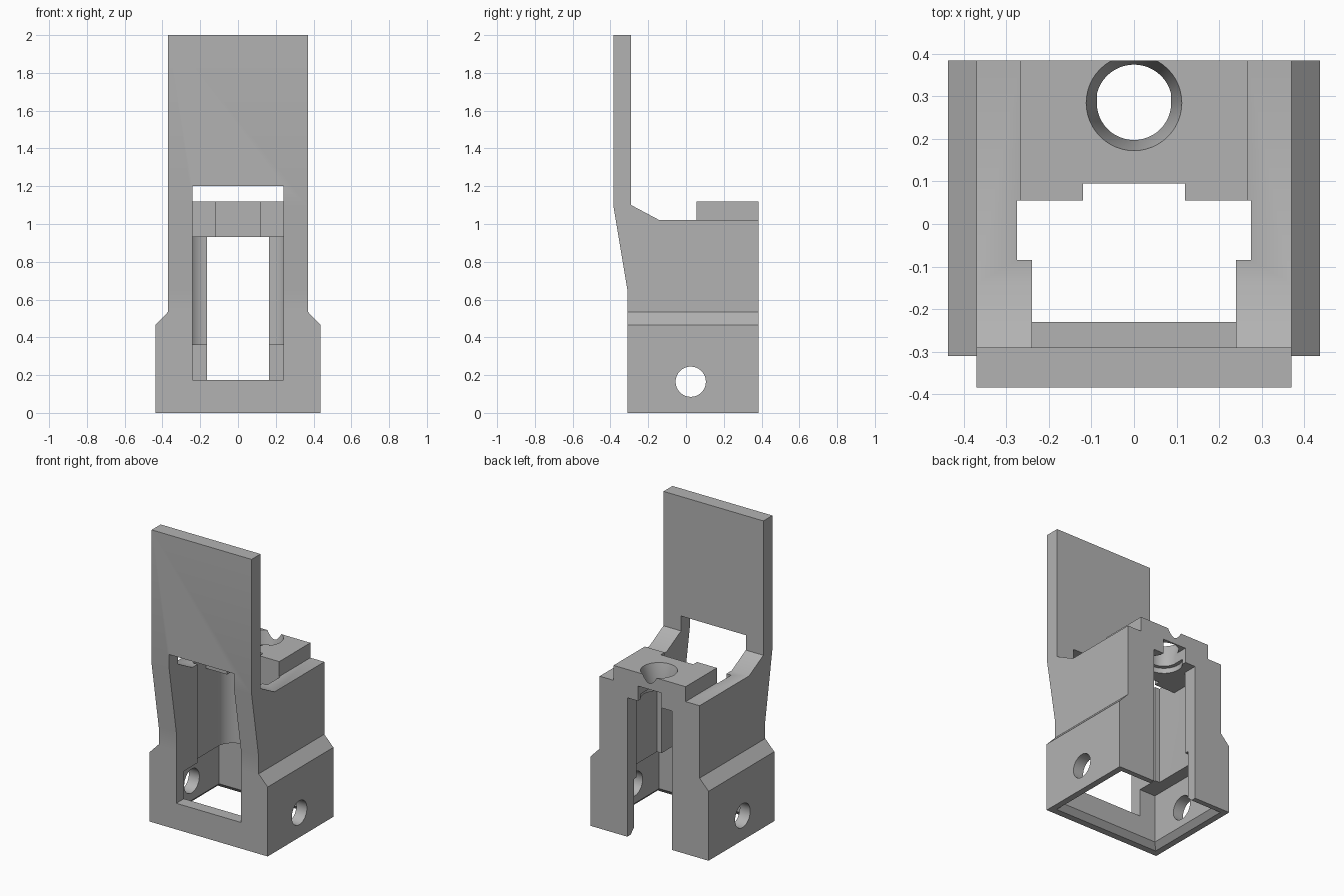
import bpy, bmesh, math
from mathutils import Vector

cube = bpy.data.objects.get("Cube")
if cube:
    bpy.data.objects.remove(cube, do_unlink=True)

grey = bpy.data.materials.new("plain grey")
grey.use_nodes = True
grey.diffuse_color = (0.45, 0.45, 0.45, 1)
grey.node_tree.nodes["Principled BSDF"].inputs["Base Color"].default_value = (0.45, 0.45, 0.45, 1)


def loft(name, lower, upper):
    """Closed solid between two matching loops of points."""
    bm = bmesh.new()
    a = [bm.verts.new(p) for p in lower]
    b = [bm.verts.new(p) for p in upper]
    bm.faces.new(a)
    bm.faces.new(b)
    for i in range(len(a)):
        j = (i + 1) % len(a)
        bm.faces.new((a[i], a[j], b[j], b[i]))
    bmesh.ops.recalc_face_normals(bm, faces=bm.faces)
    mesh = bpy.data.meshes.new(name)
    bm.to_mesh(mesh)
    bm.free()
    mesh.materials.append(grey)
    ob = bpy.data.objects.new(name, mesh)
    bpy.context.collection.objects.link(ob)
    return ob


def extrude(name, points, axis, start, end):
    """Extrude a 2D profile along an axis."""
    def place(p, t):
        co = list(p)
        co.insert(axis, t)
        return Vector(co)
    return loft(name, [place(p, start) for p in points], [place(p, end) for p in points])


def rect(x, y0, y1):
    return [(-x, y0), (x, y0), (x, y1), (-x, y1)]


def box(name, x, y0, y1, z0, z1):
    return extrude(name, rect(x, y0, y1), 2, z0, z1)


def arc(cx, cy, r, start, end, n):
    return [(cx + r * math.cos(math.radians(start + (end - start) * i / n)),
             cy + r * math.sin(math.radians(start + (end - start) * i / n))) for i in range(n + 1)]


def circle(cx, cy, r, n=48):
    return arc(cx, cy, r, 0, 360, n)[:-1]


def combine(target, tool, operation):
    mod = target.modifiers.new("join", "BOOLEAN")
    mod.operation = operation
    mod.solver = "EXACT"
    mod.object = tool
    bpy.context.view_layer.update()
    result = bpy.data.meshes.new_from_object(
        target.evaluated_get(bpy.context.evaluated_depsgraph_get()))
    target.modifiers.clear()
    target.data = result
    bpy.data.objects.remove(tool, do_unlink=True)


# Upright body with its tall front plate
BACK = 0.385
side = [(-0.31, 0), (BACK, 0), (BACK, 1.02), (-0.14, 1.02), (-0.29, 1.1),
        (-0.29, 2), (-0.385, 2), (-0.385, 1.1), (-0.31, 0.65)]
body = extrude("mount_body", side, 0, -0.37, 0.37)

# Wider foot with chamfered shoulders, and the raised cap
foot = [(-0.437, 0), (0.437, 0), (0.437, 0.465), (0.37, 0.535),
        (-0.37, 0.535), (-0.437, 0.465)]
combine(body, extrude("foot", foot, 1, -0.31, BACK), "UNION")
combine(body, box("cap", 0.267, 0.055, BACK, 0.96, 1.12), "UNION")

# Main chamber with rounded rear corners, and its open top
chamber = [(-0.275, -0.085), (0.275, -0.085)]
chamber += arc(0.165, 0.18, 0.11, 0, 90, 10) + arc(-0.165, 0.18, 0.11, 90, 180, 10)
cuts = [
    extrude("chamber", chamber, 2, 0.3, 0.93),
    box("top_opening", 0.275, -0.085, 0.055, 0.9, 1.3),
    box("cap_notch", 0.12, 0.0, 0.095, 0.9, 1.3),
    box("front_window", 0.24, -0.6, 0.0, 0.175, 1.2),
    box("lower_chamber", 0.36, -0.23, 0.315, -0.1, 0.36),
    box("rear_slot", 0.165, 0.2, 0.6, -0.1, 0.93),
]

# Bevelled rim of the open underside
cuts.append(loft("rim_bevel",
                 [(x, y, -0.01) for x, y in rect(0.405, -0.275, 0.36)],
                 [(x, y, 0.035) for x, y in rect(0.36, -0.23, 0.315)]))

# Cross hole through both sides
cuts.append(extrude("cross_hole", circle(0.025, 0.165, 0.08), 0, -0.6, 0.6))

# Tapered socket with a U-shaped slot open to the rear
slot = arc(0, 0.285, 0.0875, 180, 360, 24) + [(0.0875, 0.6), (-0.0875, 0.6)]
cuts.append(extrude("neck_slot", slot, 2, 0.9, 1.03))
cuts.append(loft("socket",
                 [(x, y, 1.02) for x, y in circle(0, 0.285, 0.0875)],
                 [(x, y, 1.122) for x, y in circle(0, 0.285, 0.113)]))
cuts.append(extrude("socket_recess", circle(0, 0.285, 0.113), 2, 0.9, 0.965))

for cut in cuts:
    combine(body, cut, "DIFFERENCE")

bpy.ops.object.select_all(action="DESELECT")
body.select_set(True)
bpy.context.view_layer.objects.active = body
bpy.ops.object.shade_smooth_by_angle(angle=math.radians(30))
